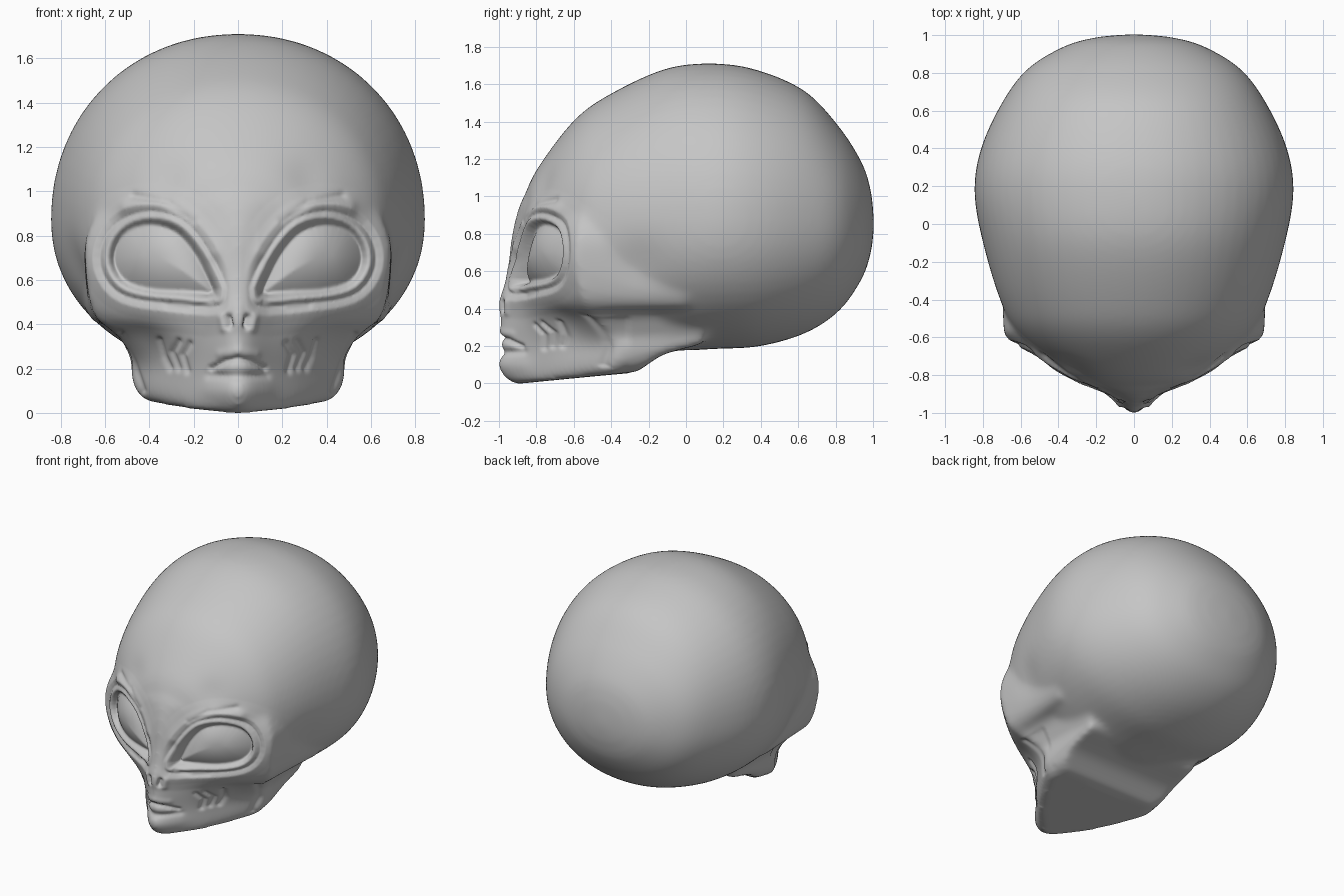
import bpy, bmesh, math
from mathutils import Vector

cube = bpy.data.objects.get("Cube")
if cube:
    bpy.data.objects.remove(cube, do_unlink=True)

grey = bpy.data.materials.new("plain grey")
grey.use_nodes = True
colour = (0.56, 0.56, 0.56, 1)
grey.diffuse_color = colour
grey.node_tree.nodes["Principled BSDF"].inputs["Base Color"].default_value = colour


def spline(rows, steps, closed=False):
    """Catmull-Rom curve through rows of any length."""
    n = len(rows)
    pick = (lambda i: rows[i % n]) if closed else (lambda i: rows[min(max(i, 0), n - 1)])
    out = []
    for i in range(n if closed else n - 1):
        quad = [pick(i + k) for k in (-1, 0, 1, 2)]
        for j in range(steps):
            t = j / steps
            out.append([b + t * ((c - a) + t * ((2 * a - 5 * b + 4 * c - d)
                        + t * (3 * b - a - 3 * c + d))) / 2 for a, b, c, d in zip(*quad)])
    if not closed:
        out.append(list(rows[-1]))
    return out


def loft(bm, loops):
    rings = [[bm.verts.new(p) for p in loop] for loop in loops]
    for r, q in zip(rings, rings[1:]):
        for i in range(len(r)):
            k = (i + 1) % len(r)
            bm.faces.new((r[i], r[k], q[k], q[i]))
    bm.faces.new(rings[0])
    bm.faces.new(rings[-1])


def skull_loop(y, top, bottom, wide, mid):
    pts = []
    for i in range(64):
        a = math.tau * i / 64
        c, s = math.cos(a), math.sin(a)
        h = top - mid if s > 0 else mid - bottom
        pts.append((wide * math.copysign(abs(c) ** 0.96, c), y,
                    mid + h * math.copysign(abs(s) ** 0.96, s)))
    return pts


def face_loop(z, front, wide, side, back):
    # rounded cheeks with a narrow nose and chin standing proud of them
    cheek = max(front, -0.89)
    flare = 0.05 if z > 0.4 else -0.06
    half = []
    for i in range(24):
        s = i / 23
        y = cheek + (side - cheek) * s ** 1.8
        half.append((wide * s, y + (front - cheek) * math.exp(-(wide * s / 0.12) ** 2)))
    half += [(wide * (1 + flare * t / 5), side + (back - side) * t / 5) for t in range(1, 6)]
    outline = half + [(-x, y) for x, y in reversed(half[1:])]
    # the jaw line rises towards the back
    return [(x, y, z + 0.1 * (y + 0.88) * max(0, 1 - z / 0.3)) for x, y in outline]


def smooth(bm, verts, factor):
    bmesh.ops.smooth_vert(bm, verts=verts, factor=factor, use_axis_x=True,
                          use_axis_y=True, use_axis_z=True)


# Skull sections: y, top, bottom, half width, widest height
skull = [(1.004, .88, .82, .03, .85), (.988, 1.03, .70, .20, .85), (.94, 1.18, .56, .37, .85),
         (.82, 1.37, .39, .565, .86), (.64, 1.56, .27, .70, .87), (.4, 1.67, .20, .81, .87),
         (.17, 1.71, .185, .845, .87), (-.1, 1.685, .18, .80, .87), (-.4, 1.55, .24, .71, .85),
         (-.6, 1.405, .30, .60, .82), (-.8, 1.14, .40, .37, .75), (-.87, .98, .5, .18, .7)]
# Face sections: z, front, half width, side corner, back
face = [(0, -.91, .40, -.40, -.26), (.04, -.97, .455, -.38, -.21), (.11, -1.0, .48, -.36, -.11),
        (.17, -.98, .485, -.36, .08), (.23, -.985, .49, -.40, .1), (.30, -.995, .52, -.45, .1),
        (.36, -.99, .56, -.50, 0), (.42, -1.0, .63, -.54, 0), (.50, -.98, .665, -.56, 0),
        (.65, -.95, .685, -.58, 0), (.80, -.93, .68, -.57, 0), (.95, -.89, .60, -.56, 0),
        (1.05, -.835, .46, -.55, 0), (1.15, -.74, .3, -.53, 0)]

bm = bmesh.new()
loft(bm, [skull_loop(*r) for r in spline(skull, 6)])
loft(bm, [face_loop(*r) for r in spline(face, 4)])
bmesh.ops.recalc_face_normals(bm, faces=bm.faces)
mesh = bpy.data.meshes.new("head")
bm.to_mesh(mesh)
bm.free()
head = bpy.data.objects.new("head", mesh)
bpy.context.collection.objects.link(head)

# Fuse the two volumes into one skin
fuse = head.modifiers.new("fuse", "REMESH")
fuse.mode = "VOXEL"
fuse.voxel_size = 0.018
soften = head.modifiers.new("soften", "SMOOTH")
soften.factor = 0.5
soften.iterations = 14
graph = bpy.context.evaluated_depsgraph_get()
skin = bpy.data.meshes.new_from_object(head.evaluated_get(graph))
head.modifiers.clear()
head.data = skin


def seg_dist(px, pz, a, b):
    dx, dz = b[0] - a[0], b[1] - a[1]
    t = ((px - a[0]) * dx + (pz - a[1]) * dz) / (dx * dx + dz * dz)
    t = min(max(t, 0), 1)
    return math.hypot(px - a[0] - t * dx, pz - a[1] - t * dz)


# Almond eye outline and the lid profile: distance from outline, depth
eye = spline([(.10, .53), (.135, .64), (.20, .75), (.28, .83), (.39, .86), (.5, .83),
              (.56, .76), (.57, .67), (.52, .59), (.42, .555), (.25, .54)], 3, True)
lid = [(0, .02), (.012, 0), (.025, -.01), (.038, -.002), (.048, .009), (.06, 0),
       (.085, -.014), (.13, -.005), (.18, 0)]


def eye_push(x, y, z):
    """Backward shift that forms the lids and the bulging eyeball."""
    inside, d = False, 9
    for a, b in zip(eye, eye[1:] + eye[:1]):
        d = min(d, seg_dist(x, z, a, b))
        if (a[1] > z) != (b[1] > z) and x < a[0] + (z - a[1]) * (b[0] - a[0]) / (b[1] - a[1]):
            inside = not inside
    if inside:
        ball = -.82 + .23 * (max(x - .1, 0) / .48) ** 2
        ball -= .055 * (1 - (1 - min(d / .15, 1)) ** 2)
        k = min(d / .016, 1)
        return lid[0][1] * (1 - k) + (ball - y) * k
    for (d0, h0), (d1, h1) in zip(lid, lid[1:]):
        if d < d1:
            return (h0 + (h1 - h0) * (d - d0) / (d1 - d0)) * min(max((x - .03) / .06, 0), 1)
    return 0


# Folds and ridges: path in x and z, width, height
strokes = [
    ([(.12, .72), (.22, .86), (.36, .94), (.5, .93)], .035, .012),   # brow
    ([(.2, .87), (.32, .95), (.47, .98)], .018, -.01),               # brow crease
    ([(.12, .5), (.22, .465), (.32, .48)], .014, -.008),             # under-eye fold
    ([(0, .47), (0, .4)], .035, .006),                               # nose
    ([(.075, .43), (.065, .38)], .018, .008),                        # nostril wing
    ([(.045, .43), (.038, .395)], .014, -.03),                       # nostril
    ([(0, .245), (.06, .235), (.125, .2)], .011, -.018),             # mouth
    ([(0, .28), (.08, .265)], .02, .006),                            # upper lip
    ([(0, .205), (.08, .195)], .02, .006),                           # lower lip
    ([(0, .165), (.13, .17)], .018, -.01),                           # chin crease
    ([(0, .1), (.12, .1)], .045, .006),                              # chin
    ([(.22, .31), (.25, .26), (.23, .19)], .014, -.012),             # cheek folds
    ([(.27, .32), (.3, .27), (.27, .2)], .014, -.012),
    ([(.36, .32), (.34, .25), (.31, .2)], .014, -.012),
    ([(.53, .35), (.47, .22), (.43, .1)], .014, -.012),
]
# Broad hollows: centre, radius, height
hollows = [((.74, -.25, .66), .14, -.015), ((.33, -.8, 1.08), .1, -.012),
           ((.4, -.65, .3), .12, -.015)]

# Refine the face so that it can hold fine detail
bm = bmesh.new()
bm.from_mesh(skin)
front = {v for v in bm.verts if v.co.y < -.38 and v.co.z < 1.08}
bmesh.ops.subdivide_edges(bm, edges=[e for e in bm.edges if front.issuperset(e.verts)],
                          cuts=1, use_grid_fill=True)
smooth(bm, bm.verts, 0.5)
bm.normal_update()

# Carve the features on both sides at once
moves = []
for v in bm.verts:
    x, y, z = abs(v.co.x), v.co.y, v.co.z
    if y > 0.2:
        continue
    height = 0
    for centre, radius, amount in hollows:
        q = ((x - centre[0]) ** 2 + (y - centre[1]) ** 2 + (z - centre[2]) ** 2) / radius ** 2
        height += amount * math.exp(-q)
    push = Vector()
    if y < -.3 and v.normal.y < .2:
        for path, width, amount in strokes:
            d = min(seg_dist(x, z, a, b) for a, b in zip(path, path[1:]))
            if d < 3 * width:
                height += amount * math.exp(-(d / width) ** 2)
        if x < .78 and .34 < z < 1.06:
            push.y = eye_push(x, y, z)
            height *= 0 if push.y > .025 else 1
    moves.append((v, v.normal * height + push))
for v, move in moves:
    v.co += move
smooth(bm, bm.verts, 0.25)
for f in bm.faces:
    f.smooth = True
bm.to_mesh(skin)
bm.free()
skin.materials.append(grey)
